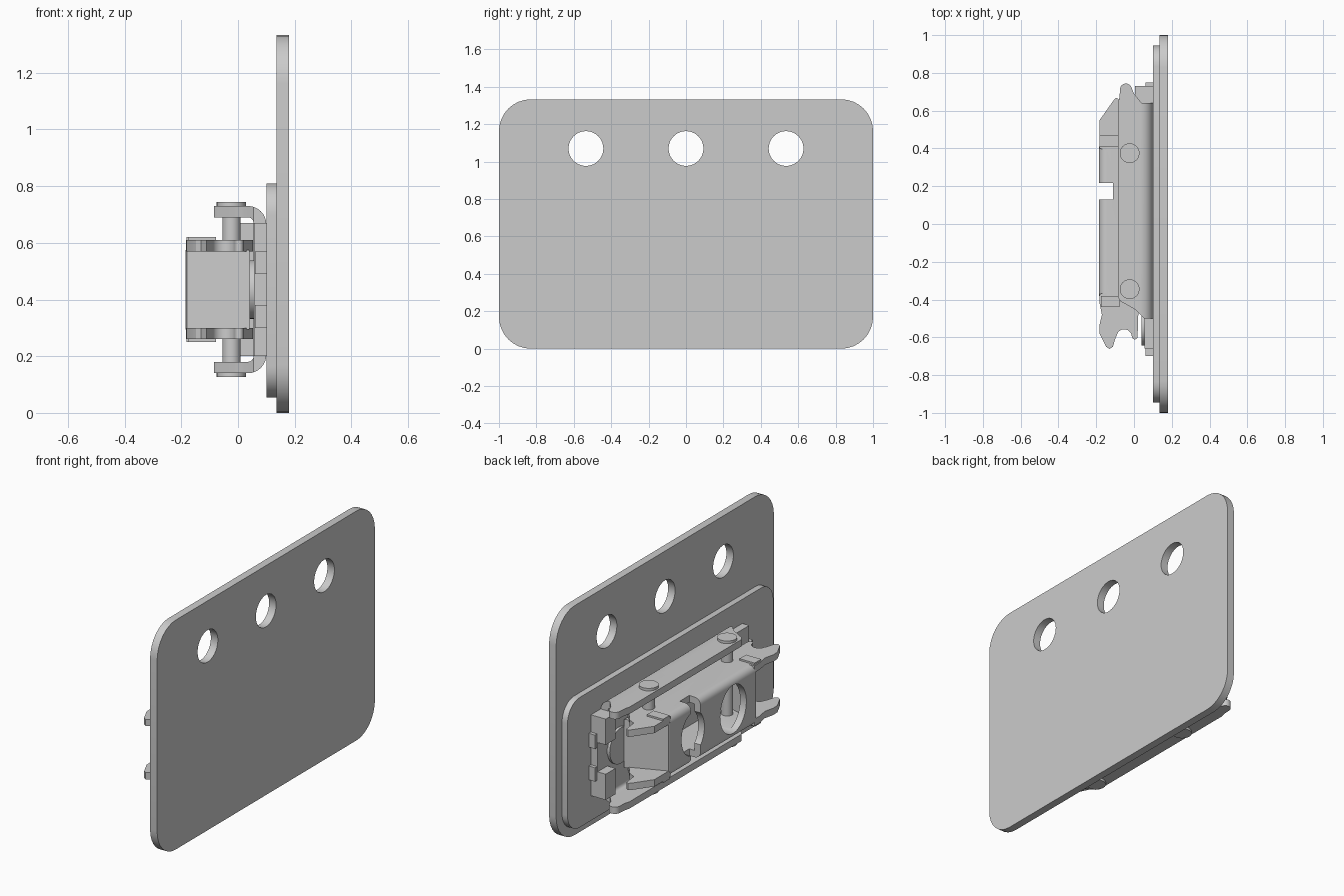
import bpy, bmesh
from math import sin, cos, pi, radians

if "Cube" in bpy.data.objects:
    bpy.data.objects.remove(bpy.data.objects["Cube"])

MID = 0.435  # mid height of the latch


def prism(name, pts, axis, lo, hi):
    """Extrude a 2D outline along an axis: x->(y,z), y->(x,z), z->(x,y)."""
    place = {'x': lambda a, b: (lo, a, b),
             'y': lambda a, b: (a, lo, b),
             'z': lambda a, b: (a, b, lo)}[axis]
    bm = bmesh.new()
    face = bm.faces.new([bm.verts.new(place(a, b)) for a, b in pts])
    ext = bmesh.ops.extrude_face_region(bm, geom=[face])['geom']
    d = [hi - lo if axis == c else 0 for c in 'xyz']
    bmesh.ops.translate(bm, vec=d, verts=[v for v in ext if isinstance(v, bmesh.types.BMVert)])
    bmesh.ops.recalc_face_normals(bm, faces=bm.faces)
    me = bpy.data.meshes.new(name)
    bm.to_mesh(me)
    bm.free()
    ob = bpy.data.objects.new(name, me)
    bpy.context.collection.objects.link(ob)
    return ob


def arc(cx, cy, r, a0, a1, n=8, ry=None):
    ry = ry or r
    return [(cx + r * cos(radians(a0 + (a1 - a0) * i / n)),
             cy + ry * sin(radians(a0 + (a1 - a0) * i / n))) for i in range(n + 1)]


def circle(cx, cy, r, n=40, ry=None):
    return arc(cx, cy, r, 0, 360, n, ry)[:-1]


def rounded(a0, b0, a1, b1, r):
    return (arc(a1 - r, b1 - r, r, 0, 90) + arc(a0 + r, b1 - r, r, 90, 180)
            + arc(a0 + r, b0 + r, r, 180, 270) + arc(a1 - r, b0 + r, r, 270, 360))


def box(name, x0, x1, y0, y1, z0, z1):
    return prism(name, [(x0, y0), (x1, y0), (x1, y1), (x0, y1)], 'z', z0, z1)


def boolean(ob, op, *tools):
    for t in tools:
        m = ob.modifiers.new('cut', 'BOOLEAN')
        m.operation, m.object, m.solver = op, t, 'EXACT'
        bpy.context.view_layer.objects.active = ob
        bpy.ops.object.modifier_apply(modifier=m.name)
        bpy.data.objects.remove(t)


# Big back plate with three holes
plate = prism('main_plate', rounded(-1, 0, 1, 1.333, 0.17), 'x', 0.135, 0.18)
boolean(plate, 'DIFFERENCE', *[prism('hole', circle(y, 1.07, 0.093), 'x', 0, 0.3)
                               for y in (-0.535, 0, 0.535)])

# Smaller mounting plate
prism('mounting_plate', rounded(-0.945, 0.055, 0.945, 0.81, 0.11), 'x', 0.1, 0.135)

# Outer bracket: bent U section trimmed to its top outline
top, bot = 0.73, 0.14
u_out = ([(-0.2, top)] + arc(0.035, top - 0.065, 0.065, 90, 0)
         + arc(0.035, bot + 0.065, 0.065, 0, -90) + [(-0.2, bot), (-0.2, bot + 0.04)]
         + arc(0.035, bot + 0.06, 0.02, -90, 0, 4)
         + arc(0.035, top - 0.06, 0.02, 0, 90, 4) + [(-0.2, top - 0.04)])
bracket = prism('outer_bracket', u_out, 'y', -0.9, 0.9)
outline = ([(0.11, 0.64), (0.04, 0.64), (0.025, 0.66), (0, 0.69)]
           + arc(-0.043, 0.713, 0.031, 20, 170, 8)
           + [(-0.077, 0.67), (-0.085, 0.64), (-0.085, -0.39), (-0.07, -0.41),
              (0.01, -0.455), (0.055, -0.5), (0.11, -0.5)])
boolean(bracket, 'INTERSECT', prism('trim', outline, 'z', 0, 1))

# Bracket end tongues and lugs
for y0, y1, yt in ((0.63, 0.73, 0.75), (-0.49, -0.66, -0.7)):
    a, b = sorted((y0, y1))
    box('end_tongue', 0.057, 0.1, a, b, 0.30, 0.57)
    for s in (-1, 1):
        c, d = sorted((MID + s * 0.055, MID + s * 0.135))
        lo, hi = sorted((y1 - (0.03 if y1 > 0 else -0.03), yt))
        box('tongue_tip', 0.06, 0.1, lo, hi, c, d)
        c, d = sorted((MID + s * 0.085, MID + s * 0.235))
        box('end_web', 0.056, 0.1, a, b, c, d)
        if y1 > 0:
            box('end_lug', 0.005, 0.057, 0.64, 0.73, c, d)
    # Round boss on the web
    prism('round_boss', circle(0.54 if y1 > 0 else -0.54, MID, 0.103), 'x', 0.04, 0.1)

# Inner channel: U section opening towards the plate, trimmed to hooked outline
t2, b2, r = 0.61, 0.26, 0.04
u_in = ([(0.1, t2)] + arc(-0.185 + r, t2 - r, r, 90, 180, 6)
        + arc(-0.185 + r, b2 + r, r, 180, 270, 6)
        + [(0.1, b2), (0.1, b2 + 0.04), (-0.145, b2 + 0.04), (-0.145, t2 - 0.04), (0.1, t2 - 0.04)])
channel = prism('inner_channel', u_in, 'y', -0.38, 0.41)
hook_low = ([(-0.182, -0.37), (-0.182, -0.42), (-0.17, -0.48), (-0.184, -0.54), (-0.182, -0.58),
             (-0.148, -0.65), (-0.13, -0.662), (-0.112, -0.65), (-0.097, -0.6)]
            + arc(-0.052, -0.597, 0.04, 170, 20, 8)
            + arc(0.004, -0.596, 0.015, 190, 350, 6) + [(0.023, -0.47), (0.053, -0.4), (0.053, -0.36), (-0.1, -0.36)])
hook_high = [(-0.182, 0.40), (-0.1, 0.38), (0.053, 0.38), (0.05, 0.46), (0.0, 0.52), (-0.03, 0.56),
             (-0.07, 0.58), (-0.08, 0.66), (-0.095, 0.668), (-0.108, 0.655),
             (-0.182, 0.55)]
boolean(channel, 'DIFFERENCE',
        box('slot', -0.3, -0.112, 0.13, 0.217, 0, 1),
        prism('hole', circle(0.2, MID, 0.105, 40, 0.125), 'x', -0.3, -0.05),
        prism('hole', circle(-0.17, MID, 0.12, 40, 0.14), 'x', -0.3, -0.05),
        box('trim', 0.053, 0.3, -1, 1, 0, 1))

# Hooked flange ends with small raised pads, above and below
for z0, z1, p0, p1 in ((b2, b2 + 0.04, 0.25, 0.265), (t2 - 0.04, t2, 0.605, 0.62)):
    prism('lower_hook', hook_low, 'z', z0, z1)
    prism('upper_hook', hook_high, 'z', z0, z1)
    box('flange_pad', -0.182, -0.078, 0.41, 0.47, p0, p1)
    box('flange_pad', -0.175, -0.078, -0.44, -0.38, p0, p1)

# Sloped end walls of the channel
prism('end_wall', [(-0.185, 0.405), (-0.145, 0.405), (0.04, 0.47), (0.04, 0.51), (-0.18, 0.42)],
      'z', b2 + 0.035, t2 - 0.035)
prism('end_wall', [(-0.185, -0.375), (-0.145, -0.365), (0.04, -0.42), (0.04, -0.455), (-0.18, -0.385)],
      'z', b2 + 0.035, t2 - 0.035)

# Hinge pins with flat heads
for y in (0.375, -0.345):
    prism('pin_shaft', circle(-0.023, y, 0.032), 'z', 0.13, 0.74)
    for z in (0.126, 0.728):
        prism('pin_head', circle(-0.023, y, 0.052), 'z', z, z + 0.017)

# Smooth the curved faces, keep the edges sharp
bpy.ops.object.select_all(action='SELECT')
bpy.context.view_layer.objects.active = plate
bpy.ops.object.shade_smooth_by_angle(angle=radians(30))
